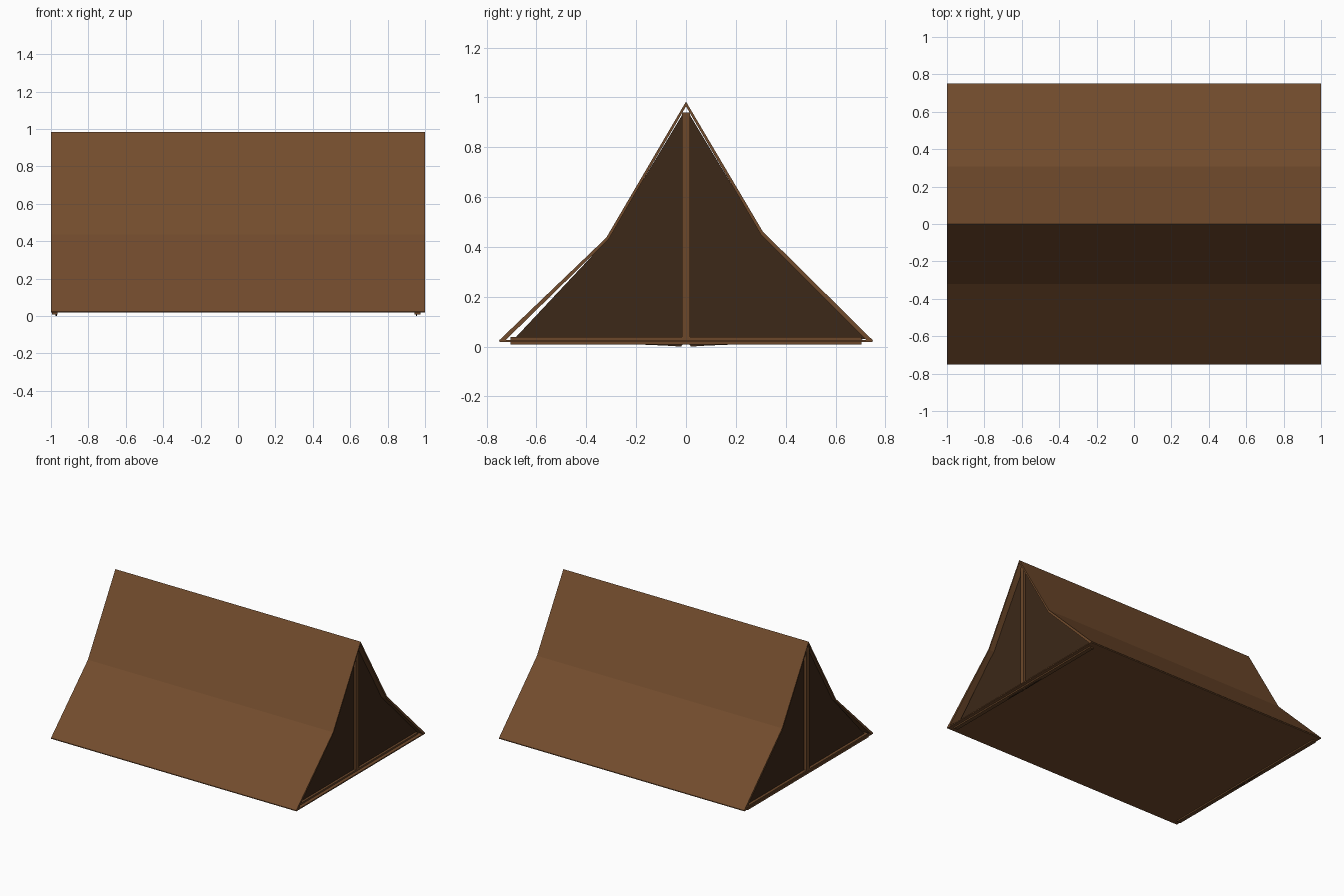
import bpy, bmesh

if "Cube" in bpy.data.objects:
    bpy.data.objects.remove(bpy.data.objects["Cube"])


def material(name, color):
    m = bpy.data.materials.new(name)
    m.diffuse_color = (*color, 1)
    m.use_nodes = True
    m.node_tree.nodes["Principled BSDF"].inputs["Base Color"].default_value = m.diffuse_color
    return m


canvas = material("canvas_brown", (0.17, 0.072, 0.026))
wood = material("wood_brown", (0.15, 0.064, 0.023))
dark = material("door_brown", (0.045, 0.021, 0.009))


def prism(name, profile, x0, x1, mat):
    """Extrude a (y, z) outline along x."""
    bm = bmesh.new()
    face = bm.faces.new([bm.verts.new((x0, y, z)) for y, z in profile])
    ext = bmesh.ops.extrude_face_region(bm, geom=[face])
    bmesh.ops.translate(bm, vec=(x1 - x0, 0, 0),
                        verts=[v for v in ext["geom"] if isinstance(v, bmesh.types.BMVert)])
    bmesh.ops.recalc_face_normals(bm, faces=bm.faces)
    mesh = bpy.data.meshes.new(name)
    bm.to_mesh(mesh)
    bm.free()
    mesh.materials.append(mat)
    ob = bpy.data.objects.new(name, mesh)
    bpy.context.collection.objects.link(ob)
    return ob


def box(name, x, y0, y1, z0, z1, mat, half=0.015):
    return prism(name, [(y0, z0), (y1, z0), (y1, z1), (y0, z1)], x - half, x + half, mat)


# Sagging canvas roof: thin folded sheet
outer = [(-0.75, 0.025), (-0.32, 0.437), (0, 0.983), (0.308, 0.462), (0.75, 0.025)]
inner = [(0.725, 0.025), (0.300, 0.450), (0, 0.964), (-0.311, 0.430), (-0.725, 0.025)]
prism("canvas_roof", outer + inner, -1, 1, canvas)

# Groundsheet
prism("groundsheet", [(-0.748, 0.018), (0.748, 0.018), (0.748, 0.026), (-0.748, 0.026)],
      -1, 1, canvas)

# Door flaps, ground bars and upright poles at both ends
for side, x_bar, x_door in (("right", 0.96, 0.955), ("left", -0.98, -0.972)):
    prism(side + "_door_front",
          [(-0.69, 0.03), (-0.08, 0.004), (-0.02, 0.0), (-0.005, 0.02), (-0.012, 0.935), (-0.315, 0.43)],
          x_door - 0.003, x_door + 0.003, dark)
    prism(side + "_door_back",
          [(0.72, 0.03), (0.302, 0.452), (0.012, 0.935), (0.005, 0.02), (0.02, 0.0), (0.08, 0.004)],
          x_door - 0.003, x_door + 0.003, dark)
    box(side + "_ground_bar", x_bar, -0.705, 0.705, 0.008, 0.038, wood)
    box(side + "_pole", x_bar, -0.016, 0.016, 0.03, 0.94, wood)
